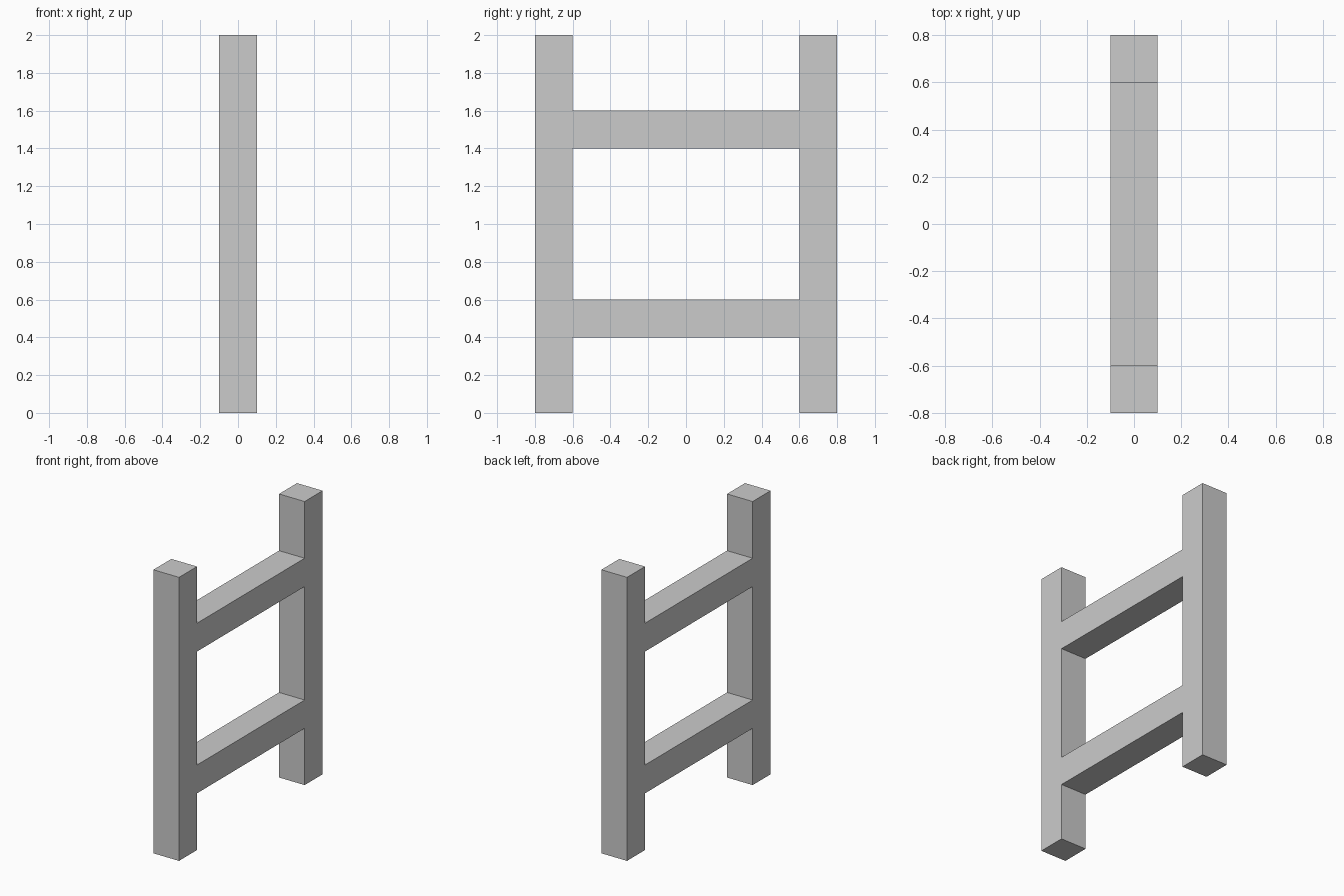
import bpy
import bmesh

if "Cube" in bpy.data.objects:
    bpy.data.objects.remove(bpy.data.objects["Cube"])

# Grid lines of the ladder's side outline (y across, z up)
YS = [-0.8, -0.6, 0.6, 0.8]
ZS = [0.0, 0.4, 0.6, 1.4, 1.6, 2.0]
RUNG_ROWS = {1, 3}
DEPTH = 0.2

bm = bmesh.new()
verts = [[bm.verts.new((0, y, z)) for z in ZS] for y in YS]

# Uprights fill both outer columns, rungs fill the middle column on their rows
for c in range(len(YS) - 1):
    for r in range(len(ZS) - 1):
        if c != 1 or r in RUNG_ROWS:
            bm.faces.new((verts[c][r], verts[c + 1][r],
                          verts[c + 1][r + 1], verts[c][r + 1]))

mesh = bpy.data.meshes.new("ladder_frame")
bm.to_mesh(mesh)
bm.free()
ladder = bpy.data.objects.new("ladder_frame", mesh)
bpy.context.collection.objects.link(ladder)

# Thickness, centred on x = 0, so the uprights and rungs are flush
solid = ladder.modifiers.new("thickness", 'SOLIDIFY')
solid.thickness = DEPTH
solid.offset = 0
